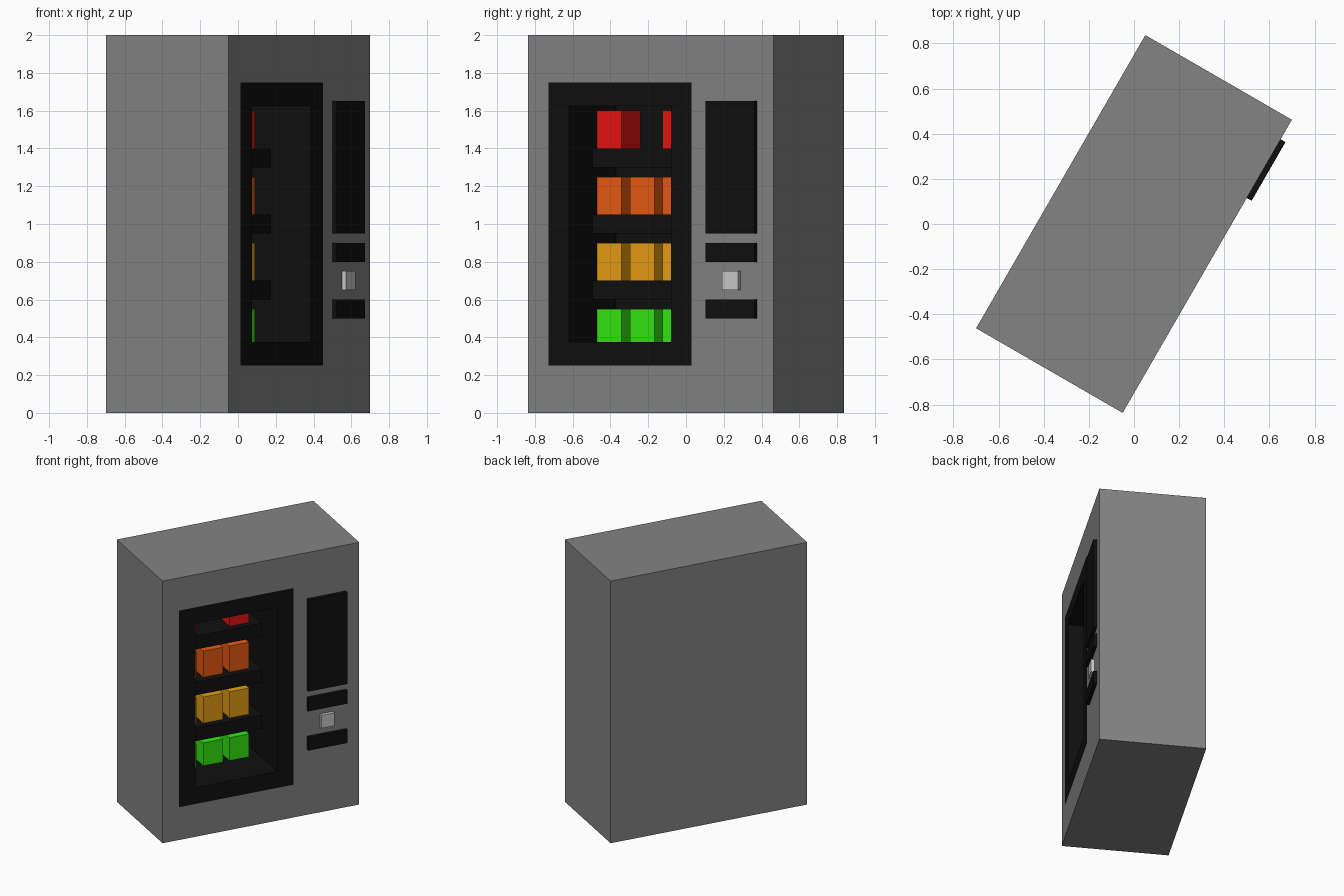
import bpy, bmesh, math

if "Cube" in bpy.data.objects:
    bpy.data.objects.remove(bpy.data.objects["Cube"])

TURN = math.radians(60)      # the machine stands turned about z
FRONT = -0.375               # local y of the front face
_mats = {}


def material(name, rgb):
    if name not in _mats:
        _mats[name] = bpy.data.materials.new(name)
        _mats[name].diffuse_color = (*rgb, 1)
    return _mats[name]


GREY = material("grey_metal", (0.23, 0.23, 0.23))
BLACK = material("black_plastic", (0.005, 0.005, 0.005))
LIGHT = material("light_metal", (0.8, 0.8, 0.8))


def finish(name, bm, mat):
    bmesh.ops.recalc_face_normals(bm, faces=bm.faces)
    me = bpy.data.meshes.new(name)
    bm.to_mesh(me)
    bm.free()
    me.materials.append(mat)
    ob = bpy.data.objects.new(name, me)
    ob.rotation_euler.z = TURN
    bpy.context.collection.objects.link(ob)
    return ob


def rings(name, rects, mat):
    """Join a row of upright rectangles (x0, x1, z0, z1, y); cap the last one."""
    bm = bmesh.new()
    loops = []
    for x0, x1, z0, z1, y in rects:
        loops.append([bm.verts.new(p) for p in
                      ((x0, y, z0), (x1, y, z0), (x1, y, z1), (x0, y, z1))])
    for a, b in zip(loops, loops[1:]):
        for i in range(4):
            j = (i + 1) % 4
            bm.faces.new((a[i], a[j], b[j], b[i]))
    bm.faces.new(loops[-1])
    ob = finish(name, bm, mat)
    return ob


def box(name, x0, x1, y0, y1, z0, z1, mat):
    bm = bmesh.new()
    bmesh.ops.create_cube(bm, size=1)
    for v in bm.verts:
        v.co = (x1 if v.co.x > 0 else x0,
                y1 if v.co.y > 0 else y0,
                z1 if v.co.z > 0 else z0)
    return finish(name, bm, mat)


# Cabinet shell, open at the display window
rings("cabinet", [(-0.625, 0.25, 0.25, 1.75, FRONT),
                  (-0.75, 0.75, 0, 2, FRONT),
                  (-0.75, 0.75, 0, 2, -FRONT)], GREY)

# Flush black window frame leading into the display recess
display = rings("display_recess", [(-0.625, 0.25, 0.25, 1.75, FRONT),
                                   (-0.5, 0.125, 0.375, 1.625, FRONT),
                                   (-0.5, 0.125, 0.375, 1.625, FRONT + 0.5)], BLACK)
# its faces look out of the recess towards the front
if display.data.polygons[0].normal.y > 0:
    display.data.flip_normals()

# Shelves
for i, top in enumerate((0.7, 1.05, 1.4)):
    box(f"shelf_{i + 1}", -0.5, 0.125, FRONT + 0.25, FRONT + 0.5, top - 0.1, top, BLACK)

# Rows of packets, one sold out in the top row
rows = [("green", (0.034, 0.8, 0.006)), ("yellow", (0.8, 0.34, 0.006)),
        ("orange", (0.8, 0.105, 0.006)), ("red", (0.8, 0.006, 0.006))]
for r, (colour, rgb) in enumerate(rows):
    for c in range(3):
        if colour == "red" and c == 1:
            continue
        x, z = -0.5 + 0.2 * c, 0.35 + 0.35 * r
        box(f"{colour}_packet_{c + 1}", x, x + 0.15, FRONT + 0.3, FRONT + 0.5,
            z, z + 0.2, material(colour, rgb))

# Control panels and button on the right of the front
for name, x0, x1, z0, z1, mat in (
        ("info_panel", 0.35, 0.65, 0.95, 1.65, BLACK),
        ("payment_panel", 0.35, 0.65, 0.8, 0.9, BLACK),
        ("button", 0.45, 0.55, 0.65, 0.75, LIGHT),
        ("change_panel", 0.35, 0.65, 0.5, 0.6, BLACK)):
    box(name, x0, x1, FRONT - 0.025, FRONT, z0, z1, mat)

for m in bpy.data.materials:
    if m.users and not m.is_grease_pencil:
        m.use_nodes = True
        m.node_tree.nodes["Principled BSDF"].inputs["Base Color"].default_value = m.diffuse_color
